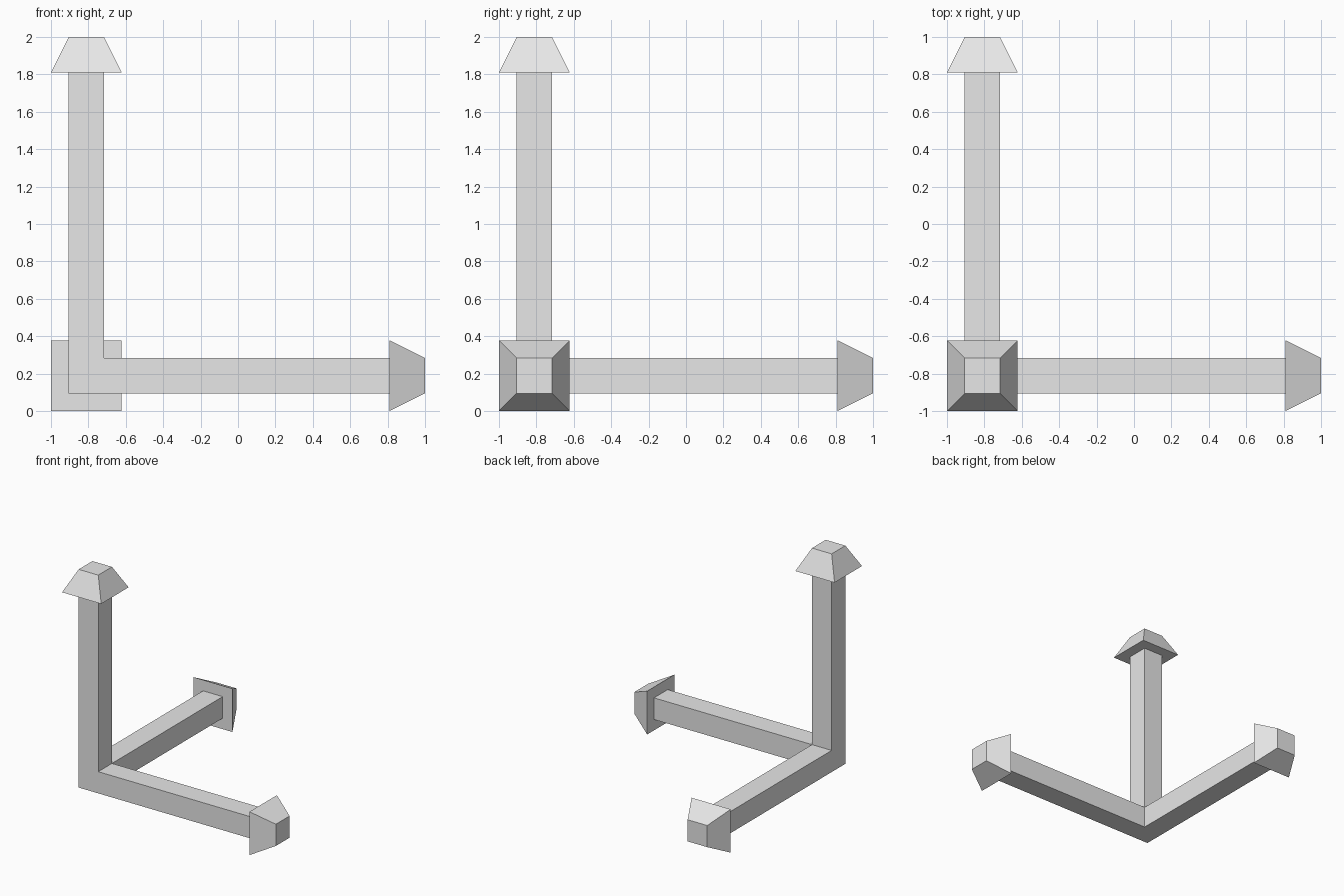
import bpy, bmesh
from mathutils import Vector, Matrix

if "Cube" in bpy.data.objects:
    bpy.data.objects.remove(bpy.data.objects["Cube"])

W = 0.1892                      # shaft thickness, also head height
CORNER = Vector((-1 + W, -1 + W, W))
REACH = 2 - 2 * W               # corner centre to head base
AXES = {"right": Vector((1, 0, 0)), "back": Vector((0, 1, 0)), "upright": Vector((0, 0, 1))}

grey = bpy.data.materials.new("light grey")
grey.diffuse_color = (0.8, 0.8, 0.8, 1)
grey.use_nodes = True
grey.node_tree.nodes["Principled BSDF"].inputs["Base Color"].default_value = grey.diffuse_color


def add_object(name, bm):
    bmesh.ops.recalc_face_normals(bm, faces=bm.faces)
    mesh = bpy.data.meshes.new(name)
    bm.to_mesh(mesh)
    bm.free()
    mesh.materials.append(grey)
    obj = bpy.data.objects.new(name, mesh)
    obj.location = CORNER
    bpy.context.collection.objects.link(obj)
    return obj


# Three square shafts growing from one corner cube, open where the heads sit
bm = bmesh.new()
bmesh.ops.create_cube(bm, size=W)
bm.normal_update()
starts = [f for f in bm.faces if max(f.normal) > 0.9]
ends = bmesh.ops.extrude_discrete_faces(bm, faces=starts)["faces"]
for face in ends:
    face.normal_update()
    bmesh.ops.translate(bm, verts=face.verts, vec=face.normal.copy() * (REACH - W / 2))
bmesh.ops.delete(bm, geom=ends, context='FACES_ONLY')
add_object("corner_shafts", bm)


# Blunt pyramid head with a square hole in its base fitting the shaft
def add_head(name, axis):
    bm = bmesh.new()
    rings = []
    for half, z in ((W / 2, 0), (W, 0), (W / 2, W)):
        rings.append([bm.verts.new((sx * half, sy * half, z))
                      for sx, sy in ((-1, -1), (1, -1), (1, 1), (-1, 1))])
    for a, b in zip(rings, rings[1:]):
        for i in range(4):
            j = (i + 1) % 4
            bm.faces.new((a[i], a[j], b[j], b[i]))
    bm.faces.new(rings[-1])
    turn = axis.to_track_quat('Z', 'Y').to_matrix().to_4x4()
    bm.transform(Matrix.Translation(axis * REACH) @ turn)
    add_object(name, bm)


for label, axis in AXES.items():
    add_head(label + "_head", axis)
